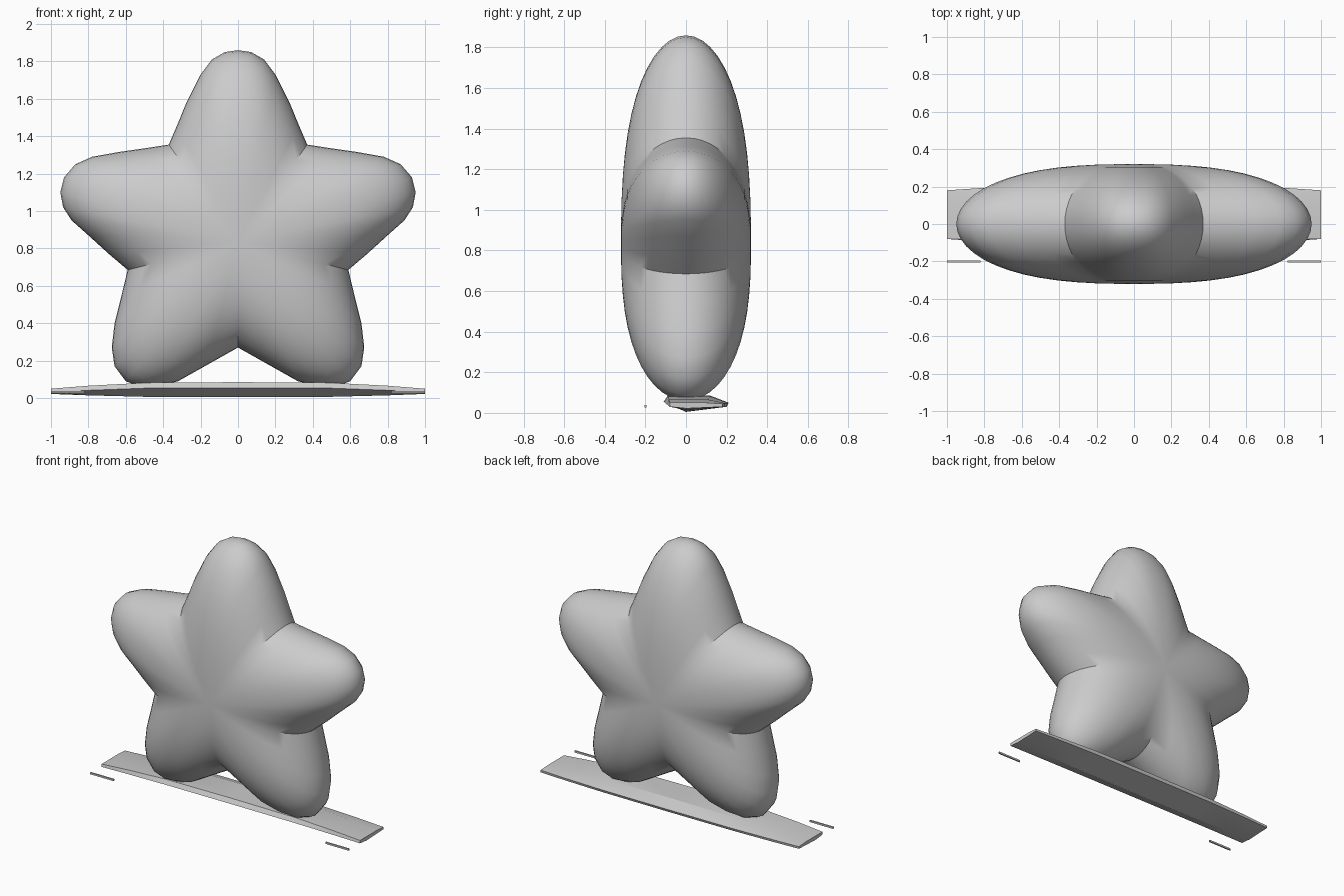
import bpy, bmesh, math

if "Cube" in bpy.data.objects:
    bpy.data.objects.remove(bpy.data.objects["Cube"])


def make_object(name, bm, angle=35):
    bmesh.ops.recalc_face_normals(bm, faces=bm.faces[:])
    mesh = bpy.data.meshes.new(name)
    bm.to_mesh(mesh)
    bm.free()
    ob = bpy.data.objects.new(name, mesh)
    bpy.context.collection.objects.link(ob)
    bpy.ops.object.select_all(action='DESELECT')
    ob.select_set(True)
    bpy.context.view_layer.objects.active = ob
    bpy.ops.object.shade_smooth_by_angle(angle=math.radians(angle))
    return ob


# Puffy star: half outline mirrored in x, shrunk in rings towards the centre
CENTRE_Z, HALF_DEPTH, RINGS = 0.83, 0.32, 14
half = [(0, 1.86), (0.07, 1.85), (0.14, 1.81), (0.2, 1.73), (0.28, 1.57),
        (0.325, 1.46), (0.37, 1.355), (0.5, 1.335), (0.64, 1.315), (0.78, 1.29),
        (0.87, 1.25), (0.93, 1.18), (0.95, 1.10), (0.935, 1.02), (0.89, 0.95),
        (0.80, 0.87), (0.69, 0.77), (0.59, 0.685), (0.625, 0.54), (0.66, 0.40),
        (0.675, 0.27), (0.66, 0.17), (0.60, 0.09), (0.52, 0.06), (0.42, 0.065),
        (0.32, 0.09), (0.16, 0.18), (0, 0.27)]
outline = half + [(-x, z) for x, z in reversed(half[1:-1])]

bm = bmesh.new()
n = len(outline)


def ring(s, side):
    y = side * HALF_DEPTH * math.sqrt(max(0, 1 - s ** 2.6))
    return [bm.verts.new((x * s, y, CENTRE_Z + (z - CENTRE_Z) * s)) for x, z in outline]


rim = ring(1, 0)
for side in (-1, 1):
    outer = rim
    for k in range(RINGS - 1, 0, -1):
        inner = ring(math.sin(math.pi / 2 * k / RINGS), side)
        for i in range(n):
            j = (i + 1) % n
            bm.faces.new((outer[i], outer[j], inner[j], inner[i]))
        outer = inner
    pole = bm.verts.new((0, side * HALF_DEPTH, CENTRE_Z))
    for i in range(n):
        bm.faces.new((outer[i], outer[(i + 1) % n], pole))
make_object("star", bm, 40)

# Thin base strip: cross-section lofted along x, thinner at the ends
end = [(-0.08, 0.03), (0, 0.022), (0.18, 0.03), (0.18, 0.045), (0.1, 0.05), (-0.08, 0.05)]
mid = [(-0.11, 0.055), (0, 0.005), (0.2, 0.03), (0.21, 0.05), (0.12, 0.085), (-0.09, 0.085)]
bm = bmesh.new()
rows = []
for x, t in ((-1, 0), (-0.8, 0.45), (-0.5, 0.9), (0, 1), (0.5, 0.9), (0.8, 0.45), (1, 0)):
    rows.append([bm.verts.new((x, a[0] + (b[0] - a[0]) * t, a[1] + (b[1] - a[1]) * t))
                 for a, b in zip(end, mid)])
for r0, r1 in zip(rows, rows[1:]):
    for i in range(6):
        j = (i + 1) % 6
        bm.faces.new((r0[i], r0[j], r1[j], r1[i]))
bm.faces.new(rows[0])
bm.faces.new(rows[-1])
make_object("base_strip", bm, 20)

# Loose slivers in front of each base end
for name, side in (("left_sliver", -1), ("right_sliver", 1)):
    bm = bmesh.new()
    bmesh.ops.create_cube(bm, size=1)
    for v in bm.verts:
        v.co = (side * 0.91 + v.co.x * 0.18, -0.2 + v.co.y * 0.01, 0.032 + v.co.z * 0.012)
    make_object(name, bm)
